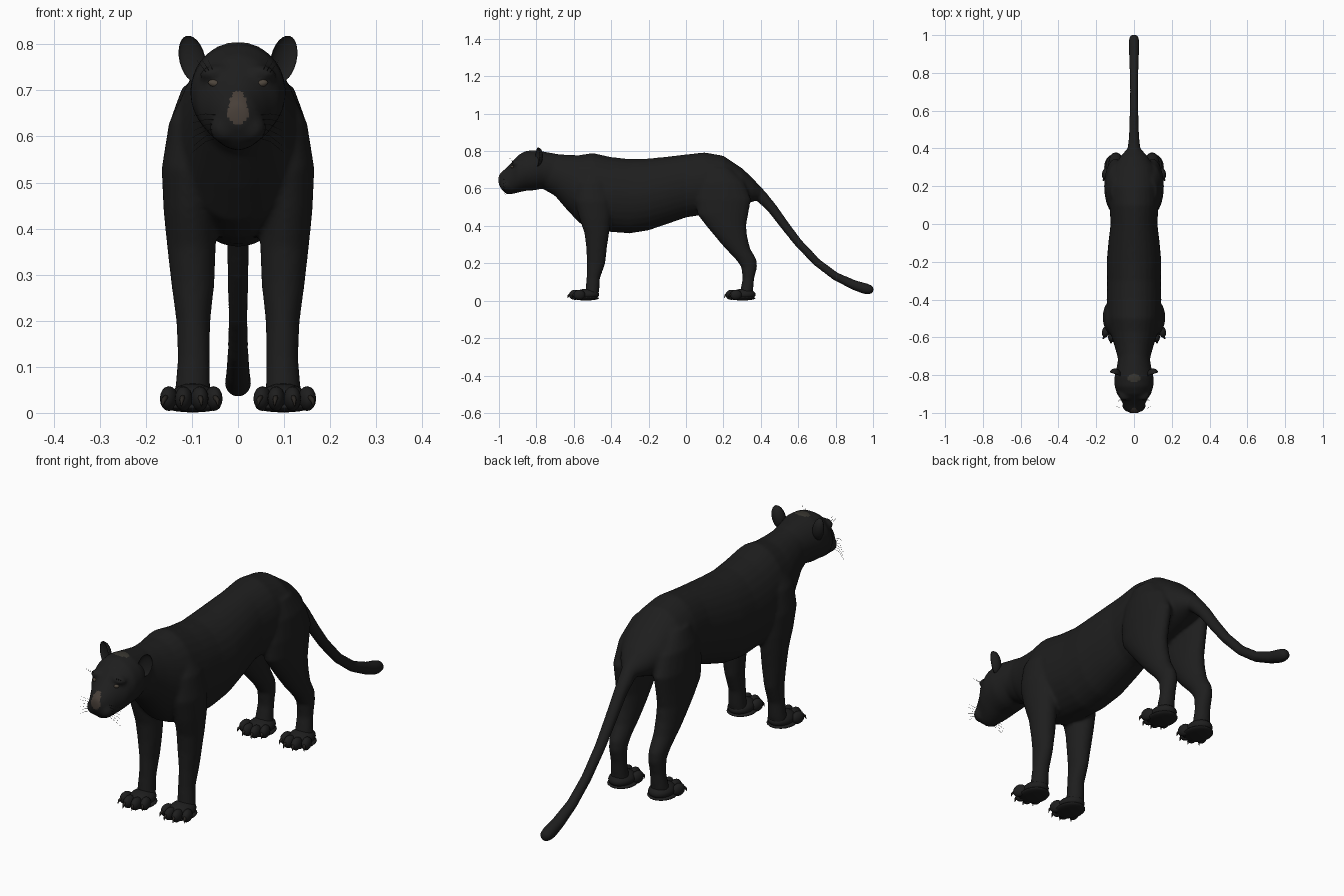
import bpy, bmesh, math
from mathutils import Vector, Matrix
from mathutils.bvhtree import BVHTree

if "Cube" in bpy.data.objects:
    bpy.data.objects.remove(bpy.data.objects["Cube"])


def material(name, colour):
    m = bpy.data.materials.new(name)
    m.use_nodes = True
    m.diffuse_color = (*colour, 1)
    node = m.node_tree.nodes["Principled BSDF"]
    node.inputs["Base Color"].default_value = (*colour, 1)
    node.inputs["Roughness"].default_value = 0.8
    return m


FUR = material("black fur", (0.013, 0.013, 0.013))
NOSE = material("brown nose", (0.065, 0.05, 0.04))
PATCH = material("grey brown patch", (0.04, 0.037, 0.03))
EYE = material("dull amber eye", (0.075, 0.06, 0.045))
CLAW = material("dark claw", (0.022, 0.019, 0.016))


def loft(bm, rings, sides=20):
    """Skin closed rings given as (centre, half axis u, half axis v)."""
    loops = []
    for c, u, v in rings:
        angles = [2 * math.pi * i / sides for i in range(sides)]
        loops.append([bm.verts.new(c + u * math.cos(a) + v * math.sin(a)) for a in angles])
    faces = [bm.faces.new(loops[0]), bm.faces.new(loops[-1])]
    for a, b in zip(loops, loops[1:]):
        for i in range(sides):
            j = (i + 1) % sides
            faces.append(bm.faces.new((a[i], a[j], b[j], b[i])))
    bmesh.ops.recalc_face_normals(bm, faces=faces)


def trunk(bm, rows):
    """Sections along y: (y, top, bottom, half width)."""
    loft(bm, [(Vector((0, y, (t + b) / 2)), Vector((w, 0, 0)), Vector((0, 0, (t - b) / 2)))
              for y, t, b, w in rows], 28)


def limb(bm, side, rows):
    """Sections along z: (z, y, half depth, x, half width)."""
    loft(bm, [(Vector((side * x, y, z)), Vector((w, 0, 0)), Vector((0, d, 0)))
              for z, y, d, x, w in rows])


def tube(bm, points, radii, sides=16):
    pts = [Vector(p) for p in points]
    rings = []
    for i, p in enumerate(pts):
        t = (pts[min(i + 1, len(pts) - 1)] - pts[max(i - 1, 0)]).normalized()
        u = t.cross(Vector((0, 0, 1))).normalized()
        rings.append((p, u * radii[i], u.cross(t) * radii[i]))
    loft(bm, rings, sides)


def ball(bm, centre, radii, rot=0, axis="Y", seg=20):
    mat = (Matrix.Translation(centre) @ Matrix.Rotation(rot, 4, axis)
           @ Matrix.Diagonal((*radii, 1)))
    return bmesh.ops.create_uvsphere(bm, u_segments=seg, v_segments=seg // 2,
                                     radius=1, matrix=mat)["verts"]


def finish(bm, name, *mats):
    mesh = bpy.data.meshes.new(name)
    bm.to_mesh(mesh)
    bm.free()
    for m in mats:
        mesh.materials.append(m)
    mesh.shade_smooth()
    ob = bpy.data.objects.new(name, mesh)
    bpy.context.collection.objects.link(ob)
    return ob


# Torso, from neck to rump
bm = bmesh.new()
trunk(bm, [(-.76, .785, .595, .08), (-.70, .785, .56, .088), (-.64, .78, .49, .105),
           (-.57, .778, .415, .128), (-.5, .79, .38, .142), (-.4, .768, .367, .145),
           (-.3, .757, .36, .143), (-.2, .76, .376, .145), (-.1, .77, .41, .136),
           (0, .782, .445, .124), (.1, .793, .46, .13), (.2, .775, .48, .13),
           (.3, .708, .51, .108), (.36, .652, .53, .07), (.4, .605, .54, .035)])

# Head with a tapering muzzle
trunk(bm, [(-1.002, .67, .622, .022), (-.985, .69, .592, .042), (-.96, .71, .57, .056),
           (-.93, .742, .57, .07), (-.9, .776, .577, .09), (-.86, .8, .587, .103),
           (-.81, .806, .59, .104), (-.76, .797, .6, .092), (-.7, .787, .59, .082)])

# Tail
tail = [(.34, .6, .05), (.4, .56, .034), (.46, .495, .028), (.53, .4, .025),
        (.6, .31, .023), (.7, .205, .022), (.8, .13, .023), (.9, .083, .027),
        (.96, .064, .03), (.99, .058, .024), (1.003, .056, .012)]
tube(bm, [(0, y, z) for y, z, r in tail], [r for y, z, r in tail])

for s in (1, -1):
    # Cheek pads and brows
    ball(bm, (s * .027, -.962, .618), (.035, .034, .034))
    ball(bm, (s * .05, -.905, .738), (.034, .03, .018), s * .2)
    # Front and hind legs
    limb(bm, s, [(.7, -.5, .05, .075, .04), (.63, -.5, .09, .095, .055),
                 (.53, -.495, .1, .104, .062), (.44, -.485, .085, .106, .056),
                 (.36, -.477, .066, .101, .053), (.28, -.478, .055, .098, .047),
                 (.2, -.481, .05, .097, .037), (.12, -.496, .036, .096, .035),
                 (.06, -.5, .037, .098, .038), (.02, -.505, .035, .098, .04)])
    limb(bm, s, [(.71, .17, .07, .075, .045), (.63, .19, .125, .093, .056),
                 (.54, .2, .148, .098, .06), (.46, .197, .136, .1, .057),
                 (.4, .215, .107, .1, .054), (.34, .243, .085, .099, .05),
                 (.28, .276, .067, .098, .044), (.22, .322, .055, .097, .038),
                 (.18, .338, .043, .096, .035), (.12, .334, .031, .096, .034),
                 (.06, .325, .034, .098, .038), (.02, .32, .035, .098, .04)])
body = finish(bm, "body")

# Blend the overlapping forms into one skin
remesh = body.modifiers.new("blend", "REMESH")
remesh.mode = "VOXEL"
remesh.voxel_size = .0075
smooth = body.modifiers.new("soften", "SMOOTH")
smooth.factor = .5
smooth.iterations = 8
deps = bpy.context.evaluated_depsgraph_get()
skin = bpy.data.meshes.new_from_object(body.evaluated_get(deps))
body.modifiers.clear()
body.data = skin
skin.materials.clear()
for m in (FUR, NOSE, PATCH):
    skin.materials.append(m)
skin.shade_smooth()

# Nose bridge and crown patches
for f in skin.polygons:
    x, y, z = f.center
    f.material_index = 0
    if y < -.93 and .628 < z < .698 and abs(x) < min(.021, z - .62, .011 + (.7 - z) * .3):
        f.material_index = 1
    elif z > .78 and (x / .034) ** 2 + ((y + .815) / .022) ** 2 < 1:
        f.material_index = 2

# Eyes seated on the face surface
tree = BVHTree.FromPolygons([v.co for v in skin.vertices],
                            [tuple(f.vertices) for f in skin.polygons])
for s, label in ((1, "left"), (-1, "right")):
    hit = tree.ray_cast(Vector((s * .05, -2, .715)), Vector((0, 1, 0)))[0]
    if hit is None:
        hit = Vector((s * .05, -.93, .715))
    bm = bmesh.new()
    ball(bm, hit + Vector((0, .004, 0)), (.015, .008, .008), -s * .2)
    finish(bm, label + "_eye", EYE)

    # Ear: a ball whose front is pushed in to form a cup
    bm = bmesh.new()
    for v in ball(bm, (0, 0, 0), (.029, .03, .052), seg=24):
        if v.co.y < 0:
            v.co.y *= -.45
    bmesh.ops.rotate(bm, verts=bm.verts, matrix=Matrix.Rotation(s * .25, 3, "Y"))
    bmesh.ops.rotate(bm, verts=bm.verts, matrix=Matrix.Rotation(s * .35, 3, "Z"))
    bmesh.ops.translate(bm, verts=bm.verts, vec=(s * .1, -.795, .768))
    bmesh.ops.recalc_face_normals(bm, faces=bm.faces)
    finish(bm, label + "_ear", FUR)

    # Whiskers on the muzzle and above the eye
    bm = bmesh.new()
    for i in range(6):
        z = .645 - .009 * i
        tube(bm, [(s * .035, -.97, z), (s * .07, -.975, z + .004 - .003 * i),
                  (s * (.095 + .005 * (i % 2)), -.965, z - .007 * i)],
             [.0008, .0006, .0003], 3)
    for i in range(3):
        tube(bm, [(s * (.05 + .008 * i), -.92, .735), (s * (.065 + .012 * i), -.945, .765)],
             [.0007, .0003], 3)
    finish(bm, label + "_whiskers", FUR)

    # Paws with four toes and claws each
    for end, py in (("front", -.53), ("hind", .307)):
        bm = bmesh.new()
        ball(bm, (s * .098, py, .033), (.052, .066, .031))
        ball(bm, (s * .098, py - .005, .013), (.06, .07, .012))
        for dx, dy in ((-.047, -.042), (-.017, -.064), (.018, -.064), (.05, -.04)):
            ball(bm, (s * (.1 + dx), py + dy, .031), (.019, .032, .027), s * dx * 4, "Z", 16)
        finish(bm, f"{end}_{label}_paw", FUR)
        bm = bmesh.new()
        for dx, dy in ((-.05, -.068), (-.018, -.09), (.02, -.09), (.056, -.066)):
            x, y = s * (.1 + dx), py + dy
            tube(bm, [(x, y, .034), (x + s * dx * .1, y - .008, .028),
                      (x + s * dx * .15, y - .012, .014)], [.006, .005, .001], 8)
        finish(bm, f"{end}_{label}_claws", CLAW)
